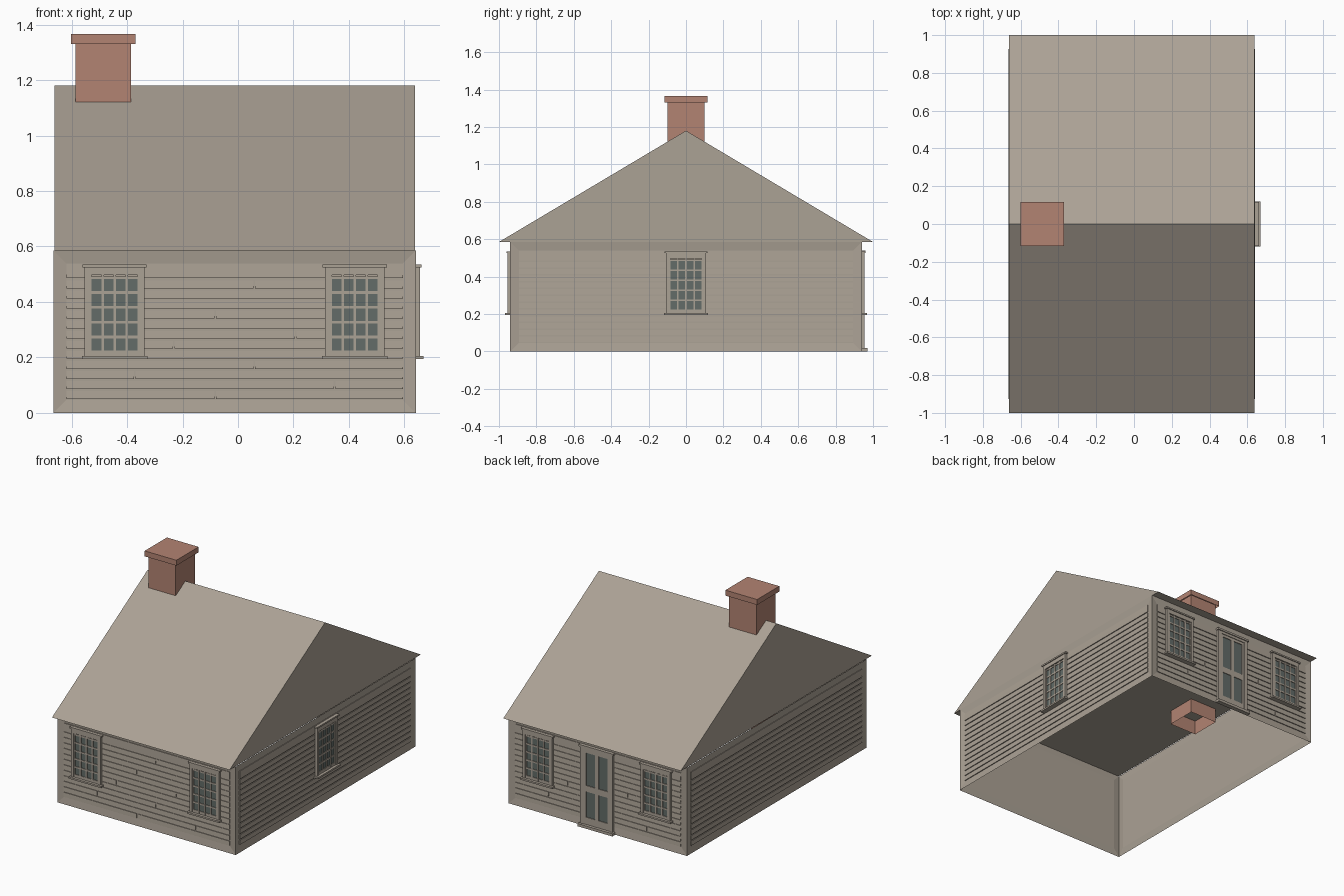
import bpy, bmesh, math
from mathutils import Matrix, Vector

cube = bpy.data.objects.get("Cube")
if cube:
    bpy.data.objects.remove(cube, do_unlink=True)

CX = -0.012                 # house centre along x
HALF_X, HALF_Y = 0.653, 0.94
EAVE, RIDGE = 0.585, 1.18


def material(name, rgb):
    m = bpy.data.materials.new(name)
    m.use_nodes = True
    m.diffuse_color = (*rgb, 1)
    bsdf = m.node_tree.nodes["Principled BSDF"]
    bsdf.inputs["Base Color"].default_value = (*rgb, 1)
    bsdf.inputs["Roughness"].default_value = 0.9
    return m


TAUPE = material("taupe_paint", (0.41, 0.36, 0.30))
BRICK = material("brick_red", (0.45, 0.23, 0.17))
GLASS = material("grey_green_glass", (0.125, 0.15, 0.14))


def finish(bm, name, mat):
    mesh = bpy.data.meshes.new(name)
    bm.to_mesh(mesh)
    bm.free()
    mesh.materials.append(mat)
    obj = bpy.data.objects.new(name, mesh)
    bpy.context.collection.objects.link(obj)
    return obj


def add_box(bm, frame, u, d, z, lean=0.0):
    """Box spanning u along a wall, d outward from it and z up; lean tips the top inward."""
    verts = bmesh.ops.create_cube(bm, size=1)["verts"]
    for v in verts:
        top, outer = v.co.z > 0, v.co.y < 0
        depth = d[1] - (lean if top else 0) if outer else d[0]
        v.co = frame @ Vector((u[v.co.x > 0], -depth, z[top]))


def wall_frame(angle, distance):
    """Local frame of a wall: x along it, -y outward."""
    return (Matrix.Translation((CX, 0, 0)) @ Matrix.Rotation(math.radians(angle), 4, "Z")
            @ Matrix.Translation((0, -distance, 0)))


# name: (frame, half width)
WALLS = {
    "front": (wall_frame(0, HALF_Y), HALF_X),
    "right": (wall_frame(90, HALF_X), HALF_Y),
    "back": (wall_frame(180, HALF_Y), HALF_X),
    "left": (wall_frame(-90, HALF_X), HALF_Y),
}

# Open wall shell with a shallow recessed panel on each side
bm = bmesh.new()
for frame, half in WALLS.values():
    corners = [(-half, 0), (half, 0), (half, EAVE), (-half, EAVE)]
    bm.faces.new([bm.verts.new(frame @ Vector((u, 0, z))) for u, z in corners])
bmesh.ops.remove_doubles(bm, verts=bm.verts, dist=0.001)
bmesh.ops.inset_individual(bm, faces=bm.faces[:], thickness=0.046, depth=-0.006,
                           use_even_offset=True)
finish(bm, "wall_shell", TAUPE)

# Clapboard siding, with staggered butt joints on the long-view walls
ROWS, PITCH, BASE, GAP = 13, 0.0363, 0.05, 0.008
JOINTS = {0: -0.07, 1: 0.36, 2: -0.36, 3: 0.07, 5: -0.22, 6: 0.22, 8: -0.07, 11: 0.07}
for side, (frame, half) in WALLS.items():
    bm = bmesh.new()
    end = half - 0.046
    for row in range(ROWS):
        low = BASE + row * PITCH
        high = 0.536 if row == ROWS - 1 else low + PITCH - GAP
        spans = [(-end, end)]
        if row in JOINTS and side in ("front", "back"):
            j = JOINTS[row]
            spans = [(-end, j - 0.003), (j + 0.003, end)]
        for span in spans:
            add_box(bm, frame, span, (-0.006, 0), (low, high), 0.002)
    finish(bm, side + "_siding", TAUPE)


def window(name, frame, u):
    f = frame @ Matrix.Translation((u, 0, 0))
    bm = bmesh.new()
    # casing, header and sill
    for s in (-1, 1):
        add_box(bm, f, sorted((s * 0.09, s * 0.108)), (0, 0.015), (0.205, 0.525))
    add_box(bm, f, (-0.09, 0.09), (0, 0.015), (0.497, 0.525))
    add_box(bm, f, (-0.116, 0.116), (0, 0.021), (0.525, 0.535))
    add_box(bm, f, (-0.118, 0.118), (0, 0.028), (0.195, 0.206))
    # sash rails and glazing bars, four panes by five
    for i in range(5):
        c = (i - 2) * 0.0435
        add_box(bm, f, (c - 0.0045, c + 0.0045), (0, 0.011), (0.206, 0.497))
    for i in range(6):
        c = 0.22 + i * 0.0535
        add_box(bm, f, (-0.09, 0.09), (0, 0.01), (c - 0.005, c + 0.005))
    add_box(bm, f, (-0.09, 0.09), (0, 0.01), (0.206, 0.22))
    finish(bm, name + "_frame", TAUPE)
    bm = bmesh.new()
    add_box(bm, f, (-0.088, 0.088), (0.001, 0.006), (0.215, 0.49))
    finish(bm, name + "_glass", GLASS)


for side in ("front", "back"):
    for label, u in (("a", -0.433), ("b", 0.433)):
        window(f"{side}_window_{label}", WALLS[side][0], u)
window("right_window", WALLS["right"][0], 0)

# Back door: casing, rails, stiles, glazed panels and step
f = WALLS["back"][0]
bm = bmesh.new()
for s in (-1, 1):
    add_box(bm, f, sorted((s * 0.095, s * 0.118)), (0, 0.015), (0, 0.527))
    add_box(bm, f, sorted((s * 0.078, s * 0.095)), (0, 0.011), (0.015, 0.51))
add_box(bm, f, (-0.095, 0.095), (0, 0.015), (0.51, 0.527))
add_box(bm, f, (-0.126, 0.126), (0, 0.021), (0.527, 0.54))
add_box(bm, f, (-0.013, 0.013), (0, 0.011), (0.015, 0.51))
for z in ((0.015, 0.065), (0.235, 0.275), (0.492, 0.51)):
    add_box(bm, f, (-0.095, 0.095), (0, 0.0105), z)
add_box(bm, f, (-0.128, 0.128), (0, 0.03), (0, 0.018))
finish(bm, "back_door_frame", TAUPE)
bm = bmesh.new()
add_box(bm, f, (-0.085, 0.085), (0.001, 0.006), (0.05, 0.5))
finish(bm, "back_door_glass", GLASS)

# Gable roof: triangular prism whose flat base is ceiling and soffit
bm = bmesh.new()
profile = [(-1, EAVE), (1, EAVE), (0, RIDGE)]
gable = bm.faces.new([bm.verts.new((CX - 0.65, y, z)) for y, z in profile])
ext = bmesh.ops.extrude_face_region(bm, geom=[gable], use_keep_orig=True)["geom"]
bmesh.ops.translate(bm, verts=[g for g in ext if isinstance(g, bmesh.types.BMVert)],
                    vec=(1.30, 0, 0))
bmesh.ops.recalc_face_normals(bm, faces=bm.faces)
finish(bm, "gable_roof", TAUPE)

# Chimney stack and cap, both open underneath
stack_frame = Matrix.Translation((-0.486, 0, 0))
for name, r, z in (("chimney_stack", 0.1, (0.49, 1.34)), ("chimney_cap", 0.116, (1.33, 1.366))):
    bm = bmesh.new()
    add_box(bm, stack_frame, (-r, r), (-r, r), z)
    bm.normal_update()
    bmesh.ops.delete(bm, geom=[p for p in bm.faces if p.normal.z < -0.5], context="FACES")
    finish(bm, name, BRICK)
